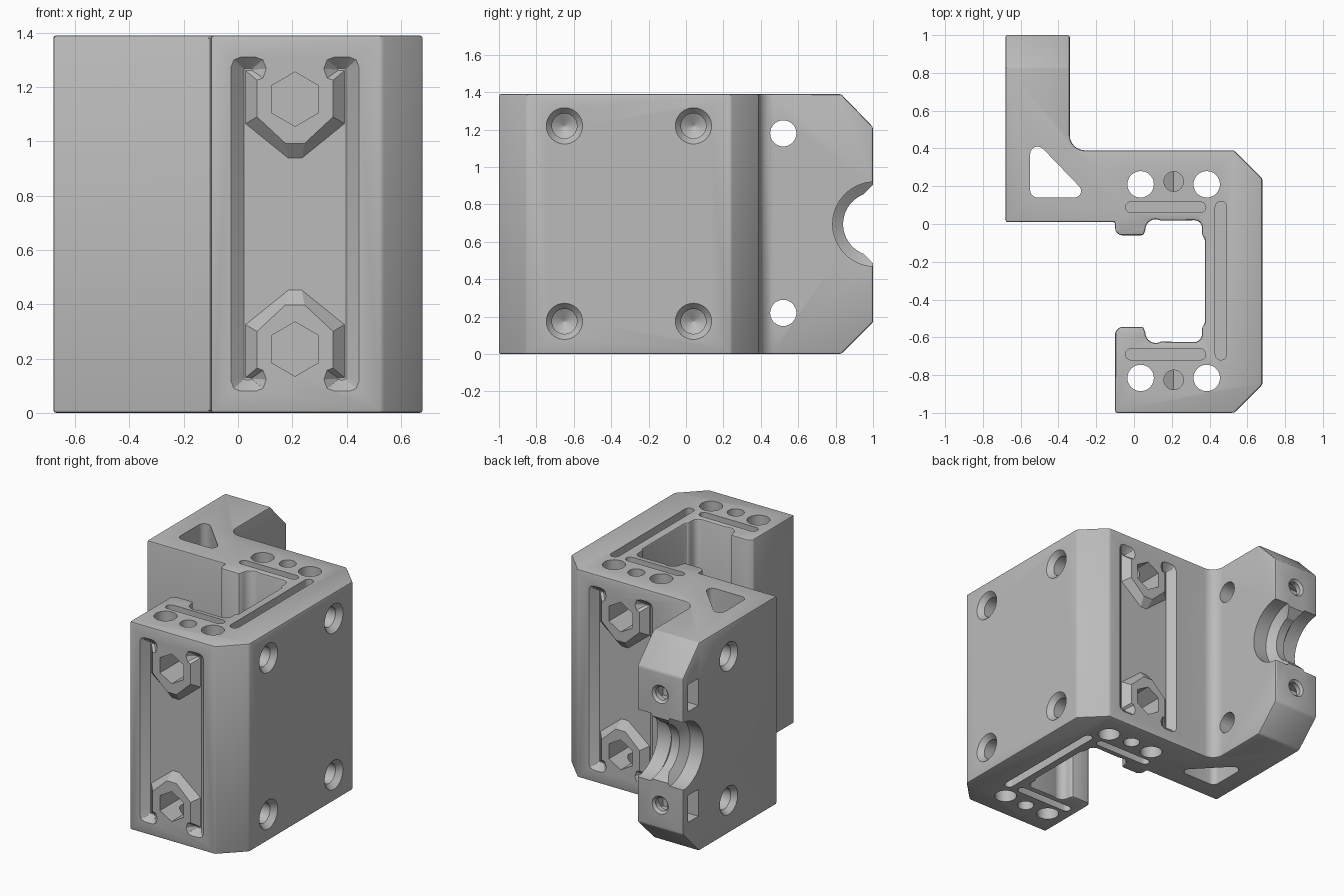
import bpy, bmesh
from math import pi, cos, sin, radians

if "Cube" in bpy.data.objects:
    bpy.data.objects.remove(bpy.data.objects["Cube"], do_unlink=True)

H, MID = 1.39, 0.695
CX = 0.21            # centre line of the two clamp legs

grey = bpy.data.materials.new("Plain Grey")
grey.use_nodes = True
grey.diffuse_color = (0.5, 0.5, 0.5, 1)
grey.node_tree.nodes["Principled BSDF"].inputs["Base Color"].default_value = (0.5, 0.5, 0.5, 1)


def place(axis, t, a, b):
    return {"x": (t, a, b), "y": (a, t, b), "z": (a, b, t)}[axis]


def loft(name, axis, rings):
    """Solid through rings of (position along axis, outline)."""
    bm = bmesh.new()
    loops = [[bm.verts.new(place(axis, t, a, b)) for a, b in pts] for t, pts in rings]
    n = len(loops[0])
    for lo, hi in zip(loops, loops[1:]):
        for i in range(n):
            j = (i + 1) % n
            bm.faces.new((lo[i], lo[j], hi[j], hi[i]))
    bm.faces.new(loops[0][::-1])
    bm.faces.new(loops[-1])
    bmesh.ops.recalc_face_normals(bm, faces=bm.faces)
    mesh = bpy.data.meshes.new(name)
    bm.to_mesh(mesh)
    bm.free()
    mesh.materials.append(grey)
    ob = bpy.data.objects.new(name, mesh)
    bpy.context.collection.objects.link(ob)
    return ob


def arc(cx, cy, r, start, end, n=8):
    angles = [radians(start + (end - start) * i / n) for i in range(n + 1)]
    return [(cx + r * cos(a), cy + r * sin(a)) for a in angles]


def ring(a, b, r, n=32):
    return [(a + r * cos(2 * pi * i / n + pi / 2), b + r * sin(2 * pi * i / n + pi / 2)) for i in range(n)]


def turned(axis, a, b, profile, n=32):
    """Round or polygonal cutter from (position, radius) pairs."""
    return loft("cutter", axis, [(t, ring(a, b, r, n)) for t, r in profile])


def prism(axis, lo, hi, pts):
    return loft("cutter", axis, [(lo, pts), (hi, pts)])


def slot(x0, x1, y0, y1):
    """Outline of a round-ended slot."""
    if x1 - x0 > y1 - y0:
        r, y = (y1 - y0) / 2, (y0 + y1) / 2
        return arc(x0 + r, y, r, 90, 270) + arc(x1 - r, y, r, -90, 90)
    r, x = (x1 - x0) / 2, (x0 + x1) / 2
    return arc(x, y1 - r, r, 0, 180) + arc(x, y0 + r, r, 180, 360)


def apply_all(ob):
    dg = bpy.context.evaluated_depsgraph_get()
    mesh = bpy.data.meshes.new_from_object(ob.evaluated_get(dg))
    ob.modifiers.clear()
    ob.data = mesh


def cut(ob, tools):
    for tool in tools:
        tool.hide_render = True
        mod = ob.modifiers.new("cut", "BOOLEAN")
        mod.operation, mod.solver, mod.object = "DIFFERENCE", "EXACT", tool
    apply_all(ob)
    for tool in tools:
        bpy.data.objects.remove(tool, do_unlink=True)


# Plan outline: arm, back bar, side wall and front leg around a rail pocket
jaw = [(-0.1, -0.035), (-0.075, -0.06), (0.05, -0.06)]
jaw += arc(0.115, -0.03, 0.055, 180, 60) + arc(0.32, -0.02, 0.04, 90, 0, 5)
jaw += [(0.36, -0.06), (0.375, -0.075)]
outline = [(-0.68, 0.01), (-0.1, 0.01)] + jaw
outline += [(x, -0.605 - y) for x, y in reversed(jaw)]
outline += [(-0.1, -1), (0.53, -1), (0.68, -0.85), (0.68, 0.24), (0.53, 0.39)]
outline += arc(-0.26, 0.47, 0.08, 270, 180) + [(-0.34, 1), (-0.68, 1)]
body = prism("z", 0, H, outline)
body.name = "clamp_bracket"

# Sloped corners of the arm
cut(body, [prism("x", -0.9, -0.1, [(0.82, H + 0.01), (1.1, H + 0.01), (1.1, 1.11)]),
           prism("x", -0.9, -0.1, [(0.82, -0.01), (1.1, -0.01), (1.1, 0.27)])])

# Softened edges
bev = body.modifiers.new("bevel", "BEVEL")
bev.width, bev.segments, bev.limit_method = 0.012, 2, "ANGLE"
apply_all(body)

tools = []

# Triangular window and vertical bolt holes
tools.append(prism("z", -0.1, 1.5, arc(-0.51, 0.18, 0.04, 180, 270, 5)
                   + arc(-0.315, 0.175, 0.035, 270, 405, 6) + arc(-0.51, 0.37, 0.04, 45, 180, 6)))
for y in (0.21, -0.815):
    for x in (0.035, 0.385):
        tools.append(turned("z", x, y, [(-0.1, 0.07), (1.5, 0.07)]))

# Blind holes and slots in the top and bottom faces
for z_out, z_slot, z_hole in ((-0.1, 0.06, 0.24), (H + 0.1, H - 0.06, H - 0.24)):
    for y in (0.225, -0.825):
        tools.append(turned("z", CX, y, [(z_out, 0.052), (z_hole, 0.052)], 24))
    for pts in (slot(-0.045, 0.38, 0.06, 0.117), slot(-0.045, 0.38, -0.72, -0.66),
                slot(0.43, 0.49, -0.72, 0.12)):
        tools.append(prism("z", min(z_out, z_slot), max(z_out, z_slot), pts))

# Countersunk blind holes in the side wall
for y in (-0.65, 0.04):
    for z in (0.175, 1.22):
        tools.append(turned("x", y, z, [(0.8, 0.097), (0.68, 0.097), (0.645, 0.067),
                                        (0.5, 0.067), (0.46, 0.002)]))

# Through holes of the arm, countersunk on the outside
for z in (0.22, 1.18):
    tools.append(turned("x", 0.52, z, [(-0.8, 0.095), (-0.68, 0.095), (-0.645, 0.07), (-0.2, 0.07)]))

# Half-round bearing seat with a central lip
tools.append(turned("x", 1.01, MID, [(-0.8, 0.226), (-0.58, 0.226), (-0.54, 0.17), (-0.48, 0.17),
                                     (-0.44, 0.226), (-0.2, 0.226)], 64))
tools.append(prism("x", -0.6, -0.4, [(0.94, 0.845), (1.02, 0.925), (1.02, 0.465), (0.94, 0.545)]))

# Screw holes and square nut slots beside the seat
for s in (-1, 1):
    z = MID + s * 0.37
    tools.append(turned("y", -0.51, z, [(1.1, 0.06), (1.0, 0.06), (0.985, 0.045), (0.7, 0.045)], 24))
    tools.append(prism("x", -0.8, -0.42, [(0.84, z - 0.09), (0.95, z - 0.09),
                                          (0.95, z + 0.09), (0.84, z + 0.09)]))

# Sloped recess around two nut bosses: rim and floor outlines of one quarter
rim = [(0.035, 0.297), (0.14, 0.395), (0.14, 0.53), (0.118, 0.538), (0.106, 0.572),
       (0.118, 0.605), (0.145, 0.615), (0.2, 0.615), (0.225, 0.605), (0.235, 0.58)]
floor = [(0.025, 0.243), (0.182, 0.37), (0.182, 0.565), (0.158, 0.566), (0.155, 0.569),
         (0.158, 0.572), (0.165, 0.573), (0.183, 0.573), (0.187, 0.571), (0.188, 0.567)]


def four_way(q):
    upper = [(-u, v) for u, v in reversed(q)] + q
    both = upper + [(u, -v) for u, v in reversed(upper)]
    return [(CX + u, MID + v) for u, v in both]


# Same recess and hexagonal nut pockets on the front leg and the back bar
for face, into in ((-1, 1), (0.39, -1)):
    tools.append(loft("cutter", "y", [(face - into * 0.03, four_way(rim)), (face, four_way(rim)),
                                      (face + into * 0.045, four_way(floor))]))
    for z in (0.235, 1.155):
        tools.append(turned("y", CX, z, [(face - into * 0.1, 0.1), (face + into * 0.24, 0.1)], 6))

cut(body, tools)

# Shading
bpy.ops.object.select_all(action="DESELECT")
body.select_set(True)
bpy.context.view_layer.objects.active = body
bpy.ops.object.shade_smooth_by_angle(angle=radians(25))
